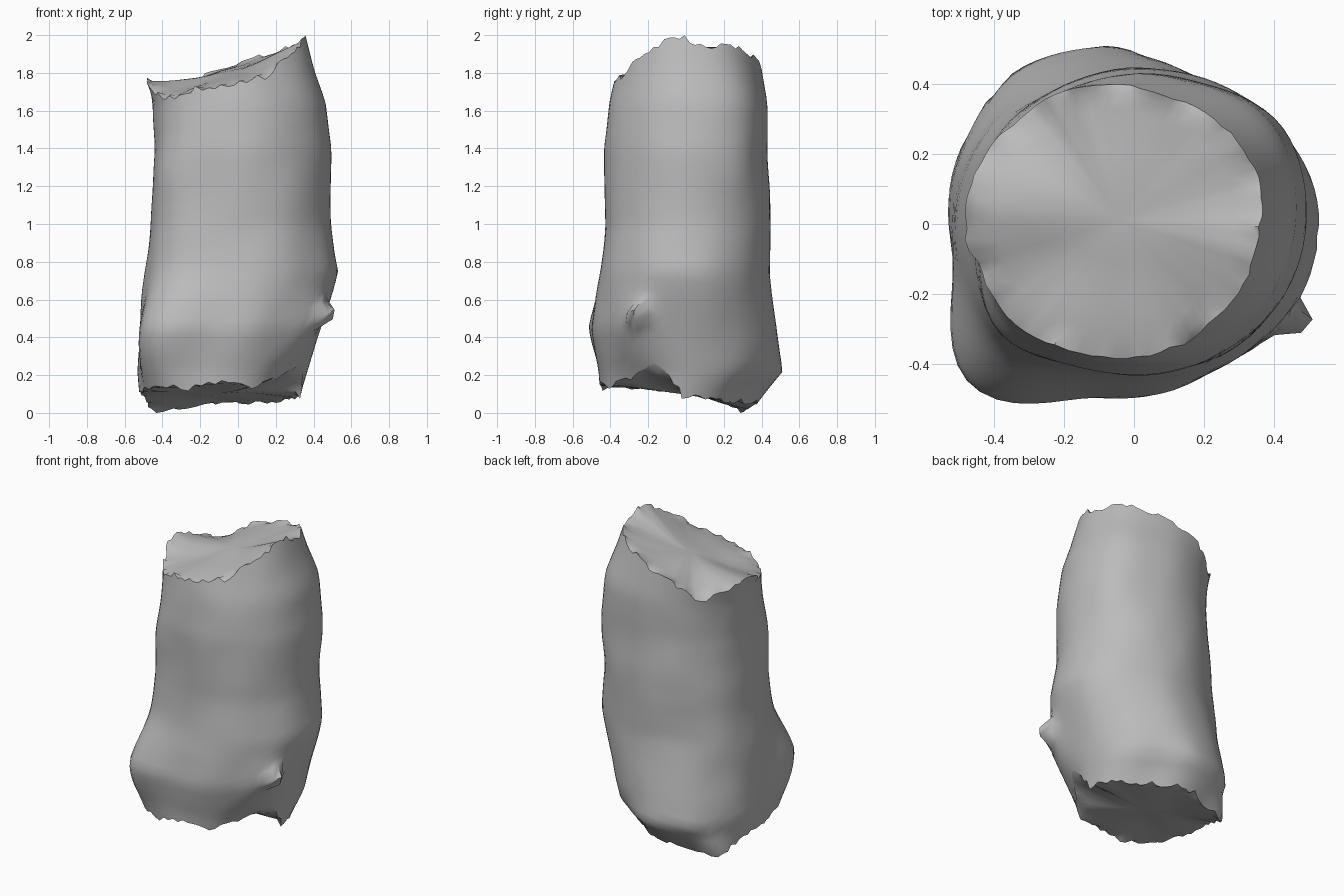
import bpy, bmesh, math, random
from mathutils import Vector, noise

if "Cube" in bpy.data.objects:
    bpy.data.objects.remove(bpy.data.objects["Cube"], do_unlink=True)

random.seed(4)
SIDES, ROWS, CAP_RINGS = 80, 34, 8

# Trunk extents by height: z, left edge x, right edge x, front y, back y
PROFILE = [
    (0.0, -.49, .32, -.43, .34), (.1, -.52, .34, -.45, .42), (.22, -.53, .37, -.46, .52),
    (.45, -.52, .44, -.5, .48), (.75, -.49, .53, -.45, .44), (1.0, -.46, .49, -.43, .45),
    (1.4, -.44, .49, -.43, .43), (1.65, -.45, .46, -.4, .43), (1.8, -.49, .41, -.37, .41),
    (2.0, -.5, .36, -.33, .37)]

# Rim heights at equal angle steps, starting at +x and going round by the back
TOP_RIM = [1.97, 1.94, 1.94, 1.88, 1.83, 1.77, 1.67, 1.73,
           1.77, 1.69, 1.67, 1.72, 1.74, 1.78, 1.89, 1.97]
BASE_RIM = [.09, .07, .06, .06, .06, .04, .01, .08,
            .12, .12, .15, .13, .16, .14, .18, .26]

# Local swellings: angle in degrees, height, angular width, height width, amount
KNOTS = [(-133, .4, 22, .28, .13), (-28, .52, 5, .045, .11), (-32, .5, 16, .16, .04),
         (150, .8, 20, .3, .015), (-140, 1.15, 22, .5, .06), (38, 1.45, 22, .4, .035),
         (55, .12, 25, .2, -.06), (-40, .12, 20, .12, -.05), (137, 0, 16, .12, .09)]


def around(table, angle):
    u = (angle / math.tau % 1) * len(table)
    i = int(u)
    a, b = table[i % len(table)], table[(i + 1) % len(table)]
    return a + (b - a) * (u - i)


def extents(z):
    for low, high in zip(PROFILE, PROFILE[1:]):
        if z <= high[0]:
            break
    t = min(max((z - low[0]) / (high[0] - low[0]), 0), 1)
    return [a + (b - a) * t for a, b in zip(low[1:], high[1:])]


def bark_point(angle, z):
    left, right, front, back = extents(z)
    c, s = math.cos(angle), math.sin(angle)
    p = Vector(((left + right) / 2 + c * (right - left) / 2,
                (front + back) / 2 + s * (back - front) / 2, z))
    swell = .01 * noise.noise(p * 4)
    for deg, height, width, tall, amount in KNOTS:
        d = (math.degrees(angle) - deg + 180) % 360 - 180
        swell += amount * math.exp(-(d / width) ** 2 - ((z - height) / tall) ** 2)
    return p + Vector((c, s, 0)) * swell


def bridge(bm, a, b):
    for i in range(SIDES):
        j = (i + 1) % SIDES
        bm.faces.new((a[i], a[j], b[j], b[i]))


def cap(bm, rim, flip):
    """Close a ragged rim with a gently uneven broken surface."""
    centre = sum((v.co for v in rim), Vector()) / SIDES
    slope_x = sum((v.co.z - centre.z) * (v.co.x - centre.x) for v in rim) \
        / sum((v.co.x - centre.x) ** 2 for v in rim)
    slope_y = sum((v.co.z - centre.z) * (v.co.y - centre.y) for v in rim) \
        / sum((v.co.y - centre.y) ** 2 for v in rim)

    # rim evened out over its neighbours, so the teeth do not pleat the surface
    soft = []
    for i in range(SIDES):
        near = [rim[(i + k) % SIDES].co for k in range(-3, 4)]
        soft.append(Vector((*rim[i].co.xy, sum(p.z for p in near) / len(near))))

    def settle(p, keep):
        d = p - centre
        plane = centre.z + slope_x * d.x + slope_y * d.y
        p.z = plane + (p.z - plane) * keep + .03 * (1 - keep) * noise.noise(p * 4)
        return p

    # separate rim vertices keep the broken edge crisp
    ring = [bm.verts.new(v.co) for v in rim]
    for k in range(1, CAP_RINGS):
        f = 1 - (k - .5) / CAP_RINGS
        nxt = [bm.verts.new(settle(centre + (p - centre) * f, f)) for p in soft]
        bridge(bm, *((nxt, ring) if flip else (ring, nxt)))
        ring = nxt
    hub = bm.verts.new(settle(centre.copy(), 0))
    for i in range(SIDES):
        pair = (ring[i], ring[(i + 1) % SIDES])
        bm.faces.new((*(reversed(pair) if flip else pair), hub))


# Bark wall
bm = bmesh.new()
angles = [math.tau * i / SIDES for i in range(SIDES)]
tops = [around(TOP_RIM, a) + random.uniform(-.02, .02) for a in angles]
bases = [max(around(BASE_RIM, a) + random.uniform(-.015, .015), 0) for a in angles]
tops[tops.index(max(tops))] = 2
bases[bases.index(min(bases))] = 0
rings = []
for r in range(ROWS + 1):
    t = r / ROWS
    ring = []
    for i, a in enumerate(angles):
        smooth_low, smooth_high = around(BASE_RIM, a), around(TOP_RIM, a)
        z = smooth_low + (smooth_high - smooth_low) * t
        z += (bases[i] - smooth_low) * max(0, 1 - t * 12)
        z += (tops[i] - smooth_high) * max(0, t * 12 - 11)
        ring.append(bm.verts.new(bark_point(a, z)))
    rings.append(ring)
for low, high in zip(rings, rings[1:]):
    bridge(bm, low, high)

# Broken ends
cap(bm, rings[-1], False)
cap(bm, rings[0], True)

# Splinter on the low side of the upper break
for v in bm.verts:
    d = (v.co - Vector((-.49, -.07, 1.73))).length
    if d < .07:
        v.co += Vector((-.03, 0, .025)) * (1 - d / .07)

mesh = bpy.data.meshes.new("tree_stump")
bm.to_mesh(mesh)
bm.free()
stump = bpy.data.objects.new("tree_stump", mesh)
bpy.context.collection.objects.link(stump)

# Single plain grey
grey = bpy.data.materials.new("plain_grey")
grey.use_nodes = True
colour = (.5, .5, .5, 1)
grey.diffuse_color = colour
grey.node_tree.nodes["Principled BSDF"].inputs["Base Color"].default_value = colour
mesh.materials.append(grey)

bpy.ops.object.select_all(action="DESELECT")
stump.select_set(True)
bpy.context.view_layer.objects.active = stump
bpy.ops.object.shade_smooth_by_angle(angle=math.radians(50))
